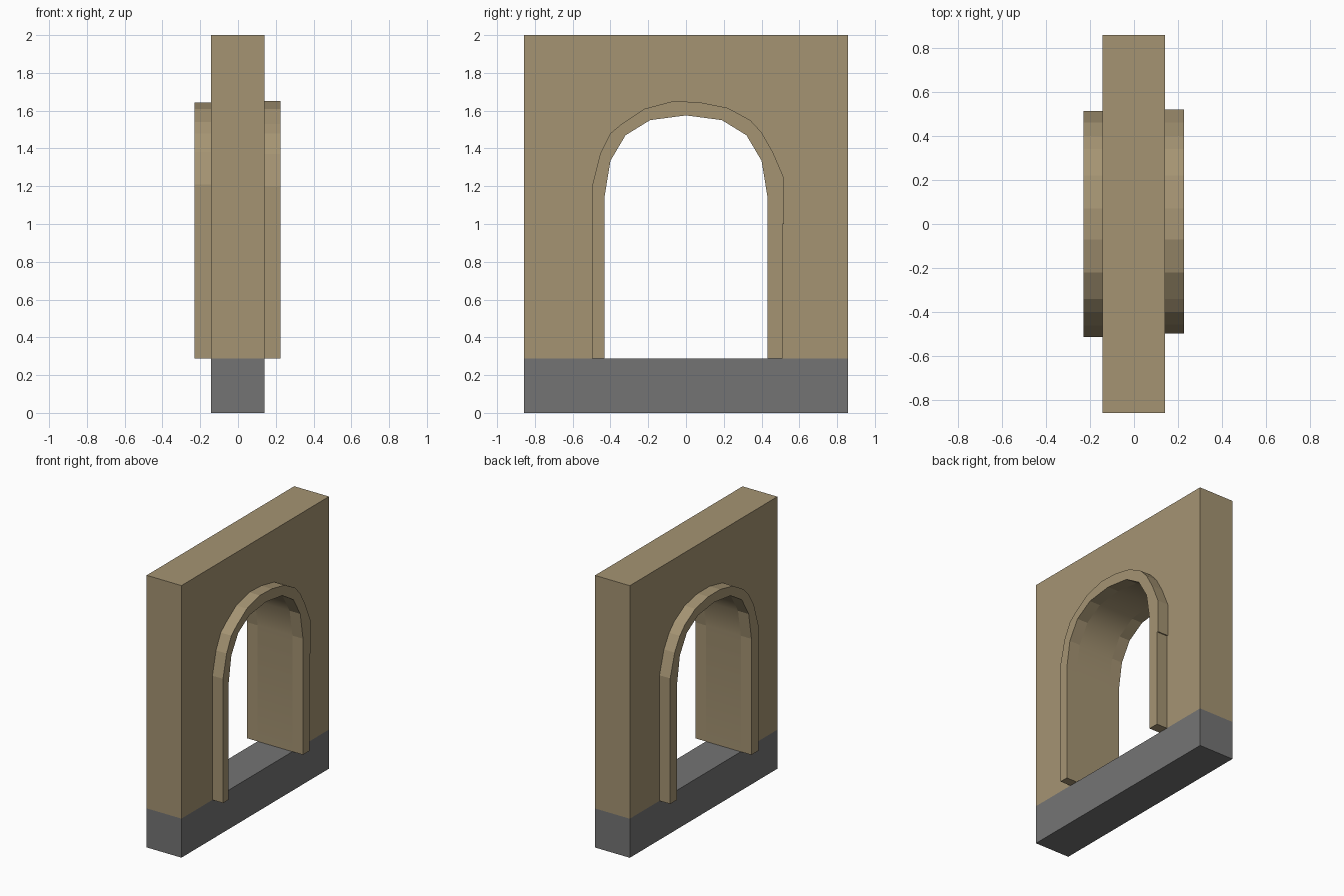
import bpy
import bmesh
import math

if "Cube" in bpy.data.objects:
    bpy.data.objects.remove(bpy.data.objects["Cube"])

Z0 = 0.287                # top of the plinth
XL, XR = -0.143, 0.14     # wall faces


def material(name, color):
    m = bpy.data.materials.new(name)
    m.diffuse_color = color
    m.use_nodes = True
    m.node_tree.nodes["Principled BSDF"].inputs["Base Color"].default_value = m.diffuse_color
    return m


def extrude_profile(name, pts, x0, x1, mat):
    """Extrude a closed (y, z) outline along x."""
    bm = bmesh.new()
    face = bm.faces.new([bm.verts.new((x0, y, z)) for y, z in pts])
    res = bmesh.ops.extrude_face_region(bm, geom=[face])
    new = [v for v in res["geom"] if isinstance(v, bmesh.types.BMVert)]
    bmesh.ops.translate(bm, verts=new, vec=(x1 - x0, 0, 0))
    bmesh.ops.recalc_face_normals(bm, faces=bm.faces)
    me = bpy.data.meshes.new(name)
    bm.to_mesh(me)
    bm.free()
    me.materials.append(mat)
    ob = bpy.data.objects.new(name, me)
    bpy.context.collection.objects.link(ob)
    return ob


def mirrored(half):
    """Half outline from bottom to crown, completed on the other side."""
    return half + [(-y, z) for y, z in reversed(half) if y != 0]


stone = material("sandstone", (0.376, 0.296, 0.171, 1))
grey = material("plinth_grey", (0.175, 0.175, 0.175, 1))

# Opening shared by the wall and both trims
opening = mirrored([(-0.432, Z0), (-0.432, 1.14), (-0.40, 1.335),
                    (-0.32, 1.47), (-0.19, 1.55), (0, 1.575)])

# Plinth
extrude_profile("plinth", [(-0.857, 0), (0.857, 0), (0.857, Z0), (-0.857, Z0)],
                XL, XR, grey)

# Wall with arched opening
outer = [(0.857, Z0), (0.857, 2.0), (-0.857, 2.0), (-0.857, Z0)]
wall = extrude_profile("arched_wall", opening + outer, XL, XR, stone)
bpy.context.view_layer.objects.active = wall
wall.select_set(True)
bpy.ops.object.shade_smooth_by_angle(angle=math.radians(30))

# Hand-cut trim on the +x side
trim_a = [(-0.497, Z0), (-0.497, 1.20), (-0.455, 1.37), (-0.40, 1.48),
          (-0.34, 1.53), (-0.22, 1.61), (-0.07, 1.65), (0.07, 1.645),
          (0.22, 1.615), (0.34, 1.55), (0.40, 1.485), (0.46, 1.38),
          (0.52, 1.24), (0.52, 1.0), (0.512, 1.0), (0.51, Z0)]
extrude_profile("right_arch_trim", opening + trim_a[::-1], XR, 0.226, stone)

# Trim on the -x side
trim_b = mirrored([(-0.512, Z0), (-0.512, 1.21), (-0.46, 1.38), (-0.40, 1.48),
                   (-0.34, 1.54), (-0.22, 1.61), (-0.07, 1.642)])
extrude_profile("left_arch_trim", opening + trim_b[::-1], -0.23, XL, stone)
